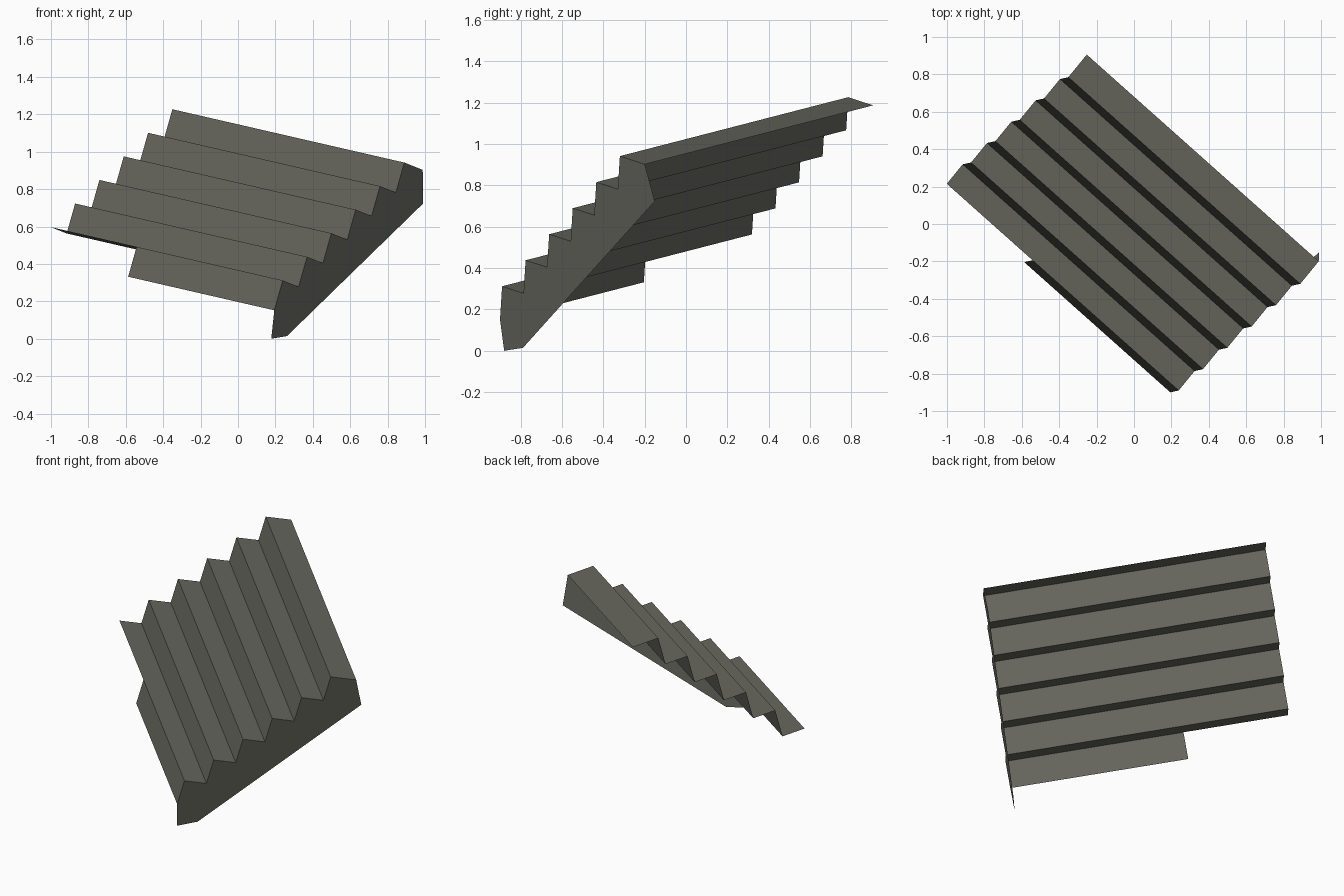
import bpy, bmesh
from mathutils import Vector

if "Cube" in bpy.data.objects:
    bpy.data.objects.remove(bpy.data.objects["Cube"])

# Tilted step frame: one tread depth, one rise, full width (towards the left)
ORIGIN = Vector((0.194, -0.90, 0.152))
DEPTH = Vector((0.085, 0.104, -0.034))
RISE = Vector((0.045, 0.010, 0.160))
WIDTH = Vector((-1.24, 1.105, 0.285))
STEPS = 6

stone = bpy.data.materials.new("dark warm grey")
stone.diffuse_color = (0.135, 0.135, 0.113, 1)
stone.use_nodes = True
stone.node_tree.nodes["Principled BSDF"].inputs["Base Color"].default_value = stone.diffuse_color


def place(d, u, w=0.0):
    return ORIGIN + DEPTH * d + RISE * u + WIDTH * w


def sheet(name, polygons, facing):
    """Thin sheet from polygons, with normals turned towards 'facing'."""
    bm = bmesh.new()
    for poly in polygons:
        bm.faces.new([bm.verts.new(p) for p in poly])
    bmesh.ops.remove_doubles(bm, verts=bm.verts, dist=0.0005)
    bm.normal_update()
    for f in bm.faces:
        if f.normal.dot(facing) < 0:
            f.normal_flip()
    bmesh.ops.triangulate(bm, faces=[f for f in bm.faces if len(f.verts) > 4])
    me = bpy.data.meshes.new(name)
    bm.to_mesh(me)
    bm.free()
    me.materials.append(stone)
    ob = bpy.data.objects.new(name, me)
    bpy.context.collection.objects.link(ob)
    return ob


def strip(a, b, width=1.0):
    return [place(*a), place(*b), place(*b, width), place(*a, width)]


# Zigzag profile; the top tread is a little deeper
profile = [(0, 0)]
for i in range(STEPS):
    profile.append((i, i + 1))
    profile.append((i + 1 if i < STEPS - 1 else i + 1.16, i + 1))

# Treads and risers; the lowest riser stops short
steps = [strip(a, b, 0.63 if i == 0 else 1.0)
         for i, (a, b) in enumerate(zip(profile, profile[1:]))]
sheet("treads_and_risers", steps, RISE.normalized() - DEPTH.normalized())

# Side plate on the right only
outline = profile + [(6.72, 5.0), (1.13, -0.62), (0.28, -0.89)]
sheet("side_plate", [[place(*p) for p in outline]], -WIDTH)
